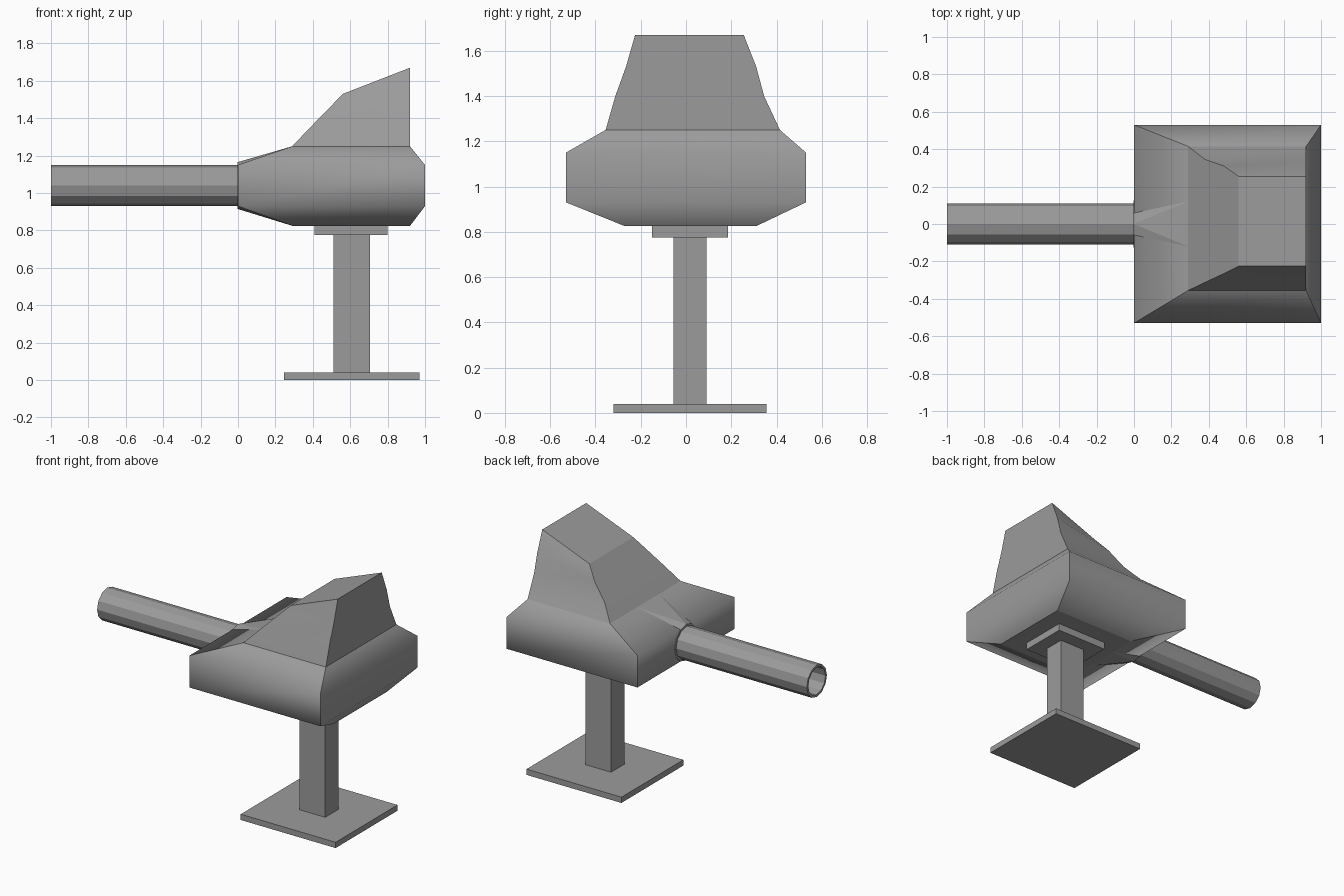
import bpy, bmesh
from math import sin, cos, tau

if "Cube" in bpy.data.objects:
    bpy.data.objects.remove(bpy.data.objects["Cube"], do_unlink=True)

# Single painted-metal material
grey = bpy.data.materials.new("grey_metal")
grey.use_nodes = True
grey.diffuse_color = (0.33, 0.33, 0.33, 1)
grey.node_tree.nodes["Principled BSDF"].inputs["Base Color"].default_value = grey.diffuse_color


def finish(name, bm):
    bmesh.ops.recalc_face_normals(bm, faces=bm.faces)
    mesh = bpy.data.meshes.new(name)
    bm.to_mesh(mesh)
    bm.free()
    mesh.materials.append(grey)
    obj = bpy.data.objects.new(name, mesh)
    bpy.context.collection.objects.link(obj)
    return obj


def box(name, x0, x1, y0, y1, z0, z1):
    bm = bmesh.new()
    bmesh.ops.create_cube(bm, size=1)
    for v in bm.verts:
        v.co = (x1 if v.co.x > 0 else x0, y1 if v.co.y > 0 else y0, z1 if v.co.z > 0 else z0)
    return finish(name, bm)


def stacked(name, levels):
    """Loft rectangles; smooth up each side, sharp at corners and caps.
    Each level: x0, x1, y0, y1, z at x0, z at x1."""
    bm = bmesh.new()
    rings = []
    for x0, x1, y0, y1, za, zb in levels:
        corners = ((x0, y0, za), (x1, y0, zb), (x1, y1, zb), (x0, y1, za))
        rings.append([bm.verts.new(c) for c in corners])
    caps = [bm.faces.new(rings[0]), bm.faces.new(rings[-1])]
    for low, high in zip(rings, rings[1:]):
        for i in range(4):
            j = (i + 1) % 4
            bm.faces.new((low[i], low[j], high[j], high[i])).smooth = True
            bm.edges.get((low[i], high[i])).smooth = False
    for cap in caps:
        for e in cap.edges:
            e.smooth = False
    # corner edges, including those finished by the last face of each row
    for low, high in zip(rings, rings[1:]):
        for a, b in zip(low, high):
            bm.edges.get((a, b)).smooth = False
    return finish(name, bm)


# Stand
box("base_plate", 0.245, 0.97, -0.32, 0.355, 0, 0.04)
box("stand_column", 0.51, 0.705, -0.055, 0.09, 0.04, 0.775)
box("mount_plate", 0.41, 0.80, -0.15, 0.185, 0.775, 0.83)

# Faceted turret body
stacked("turret_body", [
    (0.29, 0.92, -0.27, 0.31, 0.825, 0.825),
    (0, 1, -0.53, 0.53, 0.93, 0.93),
    (0, 1, -0.53, 0.53, 1.15, 1.15),
    (0.29, 0.92, -0.355, 0.415, 1.25, 1.25),
])

# Raised wedge tower with a ramp towards the barrel
stacked("turret_tower", [
    (0.29, 0.92, -0.355, 0.415, 1.25, 1.25),
    (0.38, 0.92, -0.312, 0.345, 1.345, 1.40),
    (0.48, 0.92, -0.265, 0.31, 1.447, 1.53),
    (0.56, 0.92, -0.225, 0.255, 1.53, 1.67),
])


def circle(bm, x, radius, sides=12):
    return [bm.verts.new((x, radius * cos(tau * i / sides), 1.04 + radius * sin(tau * i / sides)))
            for i in range(sides)]


# Collar swelling out of the body around the barrel
bm = bmesh.new()
circle(bm, -0.002, 0.125)
for y in (-0.12, 0.12):
    for z in (0.825, 1.25):
        bm.verts.new((0.29, y, z))
bmesh.ops.convex_hull(bm, input=bm.verts)
finish("barrel_collar", bm)

# Hollow barrel: outer wall, muzzle rim, bore and bore floor
bm = bmesh.new()
loops = [circle(bm, 0.1, 0.11), circle(bm, -1, 0.11), circle(bm, -1, 0.094), circle(bm, 0.05, 0.094)]
for a, b in zip(loops, loops[1:]):
    for i in range(len(a)):
        j = (i + 1) % len(a)
        bm.faces.new((a[i], a[j], b[j], b[i]))
bm.faces.new(loops[0])
bm.faces.new(loops[-1])
finish("barrel", bm)
